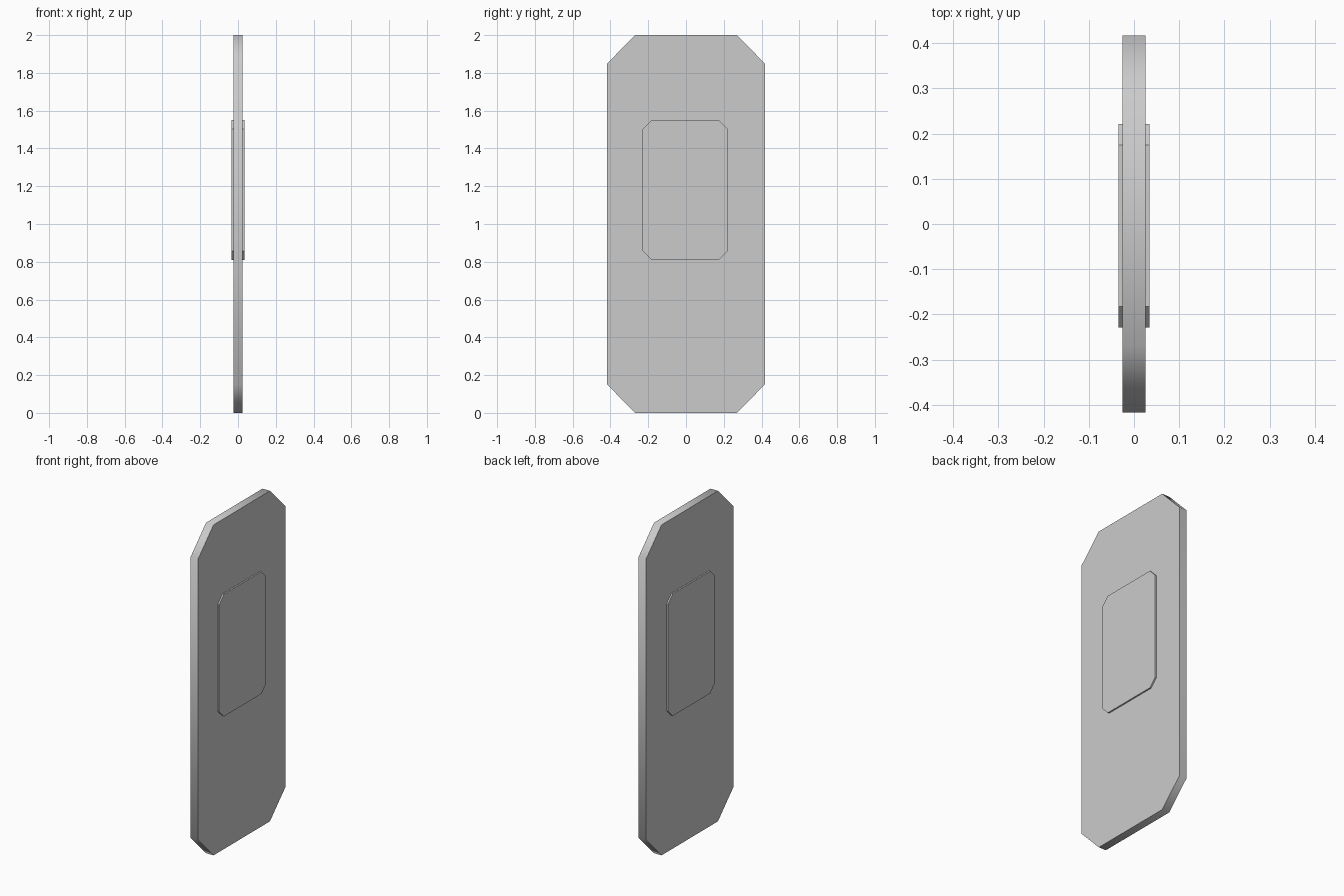
import bpy
import bmesh
import math

if "Cube" in bpy.data.objects:
    bpy.data.objects.remove(bpy.data.objects["Cube"])


def chamfered_plate(name, half_thick, y0, y1, z0, z1, cut_y, cut_z, smooth_angle=None):
    """Eight-sided plate in the YZ plane, extruded along X."""
    outline = [
        (y0 + cut_y, z0), (y1 - cut_y, z0), (y1, z0 + cut_z), (y1, z1 - cut_z),
        (y1 - cut_y, z1), (y0 + cut_y, z1), (y0, z1 - cut_z), (y0, z0 + cut_z),
    ]
    bm = bmesh.new()
    face = bm.faces.new([bm.verts.new((-half_thick, y, z)) for y, z in outline])
    ext = bmesh.ops.extrude_face_region(bm, geom=[face], use_keep_orig=True)
    moved = [v for v in ext["geom"] if isinstance(v, bmesh.types.BMVert)]
    bmesh.ops.translate(bm, verts=moved, vec=(2 * half_thick, 0, 0))
    bmesh.ops.recalc_face_normals(bm, faces=bm.faces)
    mesh = bpy.data.meshes.new(name)
    bm.to_mesh(mesh)
    bm.free()
    obj = bpy.data.objects.new(name, mesh)
    bpy.context.collection.objects.link(obj)
    if smooth_angle:
        bpy.ops.object.select_all(action="DESELECT")
        obj.select_set(True)
        bpy.context.view_layer.objects.active = obj
        bpy.ops.object.shade_smooth_by_angle(angle=math.radians(smooth_angle))
    return obj


# Main slab: rim shades smoothly around the 45 degree corners
chamfered_plate("door_panel", 0.025, -0.417, 0.417, 0.0, 2.0, 0.147, 0.15, 50)

# Raised plate passing through the slab, proud on both sides
chamfered_plate("raised_inset", 0.034, -0.229, 0.221, 0.81, 1.55, 0.046, 0.046)
